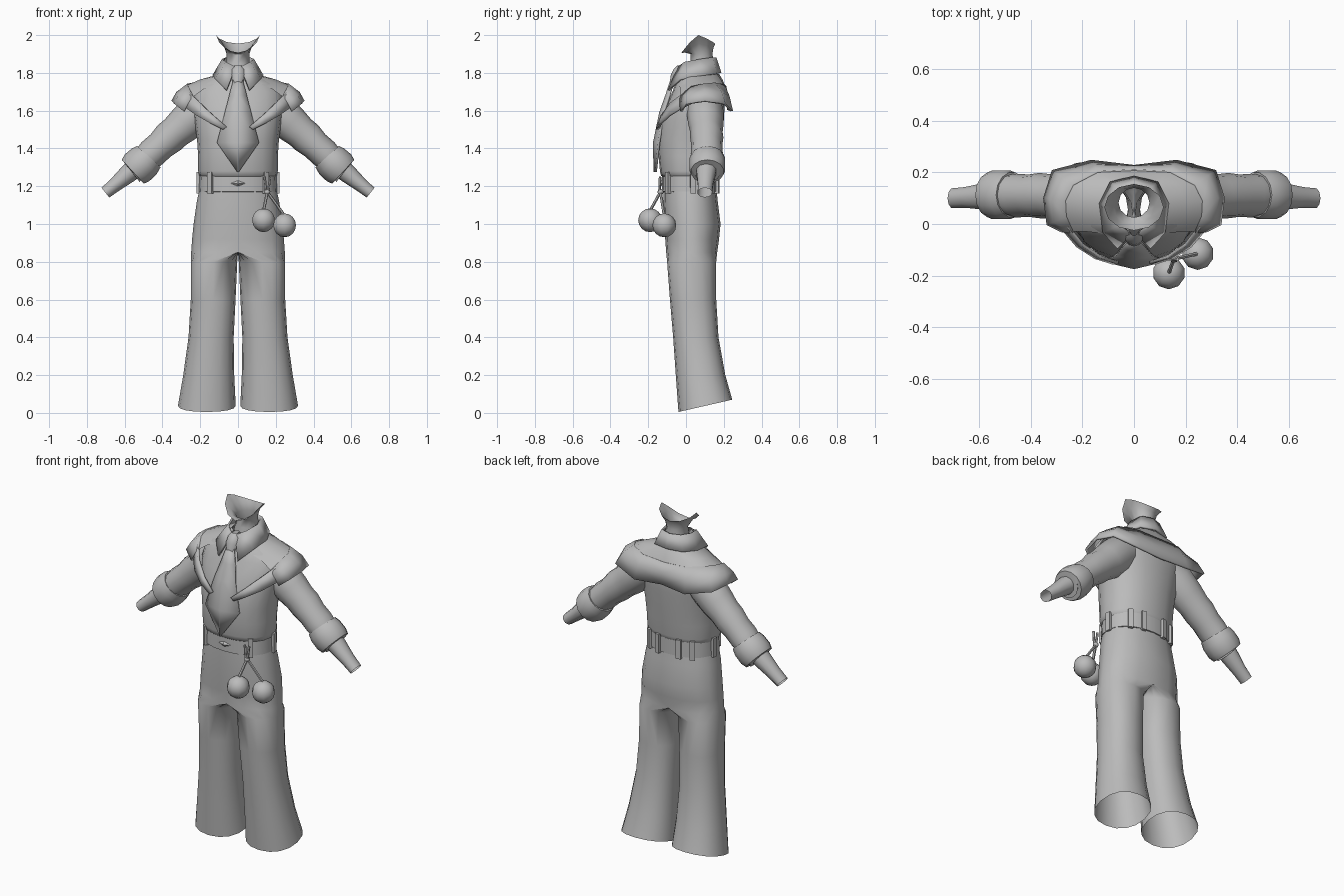
import bpy, bmesh, math
from mathutils import Vector

if "Cube" in bpy.data.objects:
    bpy.data.objects.remove(bpy.data.objects["Cube"])

grey = bpy.data.materials.new("plain_grey")
grey.diffuse_color = (0.5, 0.5, 0.5, 1)
grey.use_nodes = True
grey.node_tree.nodes["Principled BSDF"].inputs["Base Color"].default_value = grey.diffuse_color


def finish(name, bm, mirror=False, thick=0.0, angle=50):
    """Turn a bmesh into a smooth-shaded object, optionally mirrored and thickened."""
    bmesh.ops.recalc_face_normals(bm, faces=bm.faces)
    me = bpy.data.meshes.new(name)
    bm.to_mesh(me)
    bm.free()
    ob = bpy.data.objects.new(name, me)
    bpy.context.collection.objects.link(ob)
    me.materials.append(grey)
    bpy.ops.object.select_all(action='DESELECT')
    ob.select_set(True)
    bpy.context.view_layer.objects.active = ob
    bpy.ops.object.shade_smooth_by_angle(angle=math.radians(angle))
    if mirror:
        m = ob.modifiers.new("mirror", 'MIRROR')
        m.use_clip = True
        m.merge_threshold = 0.002
    if thick:
        s = ob.modifiers.new("thickness", 'SOLIDIFY')
        s.thickness = thick
        s.offset = 0
    return ob


def loft(rows, closed=True):
    """Skin a list of equally long point rows with quads."""
    bm = bmesh.new()
    vs = [[bm.verts.new(p) for p in row] for row in rows]
    n = len(vs[0])
    for a, b in zip(vs, vs[1:]):
        for i in range(n if closed else n - 1):
            j = (i + 1) % n
            bm.faces.new((a[i], a[j], b[j], b[i]))
    return bm


def spow(v, e):
    return math.copysign(abs(v) ** e, v)


def oval(z, hw, yf, yb, n=20, e=0.9):
    """Horizontal body ring from half width, front and back."""
    pts = []
    for i in range(n):
        t = 2 * math.pi * i / n
        pts.append((hw * spow(math.sin(t), e),
                    (yf + yb) / 2 - (yb - yf) / 2 * spow(math.cos(t), e), z))
    return pts


def tube(path, n=12):
    """Rings around a path of (x, y, z, in-plane radius, y radius) in the xz plane."""
    rows = []
    for k, (x, y, z, r, ry) in enumerate(path):
        a, b = path[max(k - 1, 0)], path[min(k + 1, len(path) - 1)]
        d = Vector((b[0] - a[0], 0, b[2] - a[2])).normalized()
        side = Vector((-d.z, 0, d.x))
        rows.append([Vector((x, y, z)) + side * r * math.cos(2 * math.pi * i / n)
                     + Vector((0, ry * math.sin(2 * math.pi * i / n), 0)) for i in range(n)])
    return rows


def rod(name, a, b, r, n=6):
    """Thin cylinder between two points."""
    a, b = Vector(a), Vector(b)
    bm = bmesh.new()
    bmesh.ops.create_cone(bm, cap_ends=True, segments=n, radius1=r, radius2=r, depth=(b - a).length)
    rot = (b - a).to_track_quat('Z', 'Y')
    for v in bm.verts:
        v.co = rot @ v.co + (a + b) / 2
    return finish(name, bm)


# Trousers: z, inner x, outer x, front y, back y; hips share the centre line
rows = []
for z, xi, xo, yf, yb in [(1.20, 0, .2, -.12, .16), (1.12, 0, .218, -.12, .168),
                          (1.0, 0, .235, -.115, .183), (.92, 0, .243, -.11, .175),
                          (.85, 0, .248, -.105, .165), (.80, .004, .25, -.1, .16),
                          (.6, .013, .25, -.085, .16), (.4, .023, .262, -.068, .172),
                          (.2, .02, .29, -.054, .208), (.03, .012, .318, -.04, .245)]:
    row, cy, ry = [], (yf + yb) / 2, (yb - yf) / 2
    for i in range(16):
        t = 2 * math.pi * i / 16
        if z > .82:                      # half oval, inner points on the centre line
            x, y = max(0, xo * spow(math.sin(t), .9)), cy - ry * spow(math.cos(t), .9)
            x = 0 if x < .003 else x
        else:
            x = (xi + xo) / 2 + (xo - xi) / 2 * spow(math.sin(t), .9)
            y = cy - ry * spow(math.cos(t), .9)
        hem = z if z > .1 else .005 + .065 * (y + .04) / .285
        row.append((x, y, hem))
    rows.append(row)
bm = loft(rows)
centre = [f for f in bm.faces if all(abs(v.co.x) < 1e-4 for v in f.verts)]
bmesh.ops.delete(bm, geom=centre, context='FACES')
finish("trousers", bm, mirror=True)

# Shirt body
finish("shirt_body", loft([oval(*r) for r in [
    (1.245, .19, -.115, .155), (1.255, .205, -.132, .166), (1.28, .211, -.138, .17),
    (1.36, .211, -.145, .18), (1.45, .217, -.148, .19), (1.55, .232, -.132, .2),
    (1.63, .245, -.104, .205), (1.70, .235, -.072, .2), (1.745, .195, -.055, .188),
    (1.78, .13, -.04, .17), (1.81, .085, -.02, .155), (1.83, .07, .0, .145)]]), angle=70)

# Belt with loops and a small clasp
finish("belt", loft([oval(*r) for r in [
    (1.17, .198, -.118, .16), (1.172, .207, -.128, .168), (1.262, .203, -.128, .168),
    (1.265, .194, -.118, .158)]]))
for k, deg in enumerate((43, 95, 140, 163)):
    t = math.radians(deg)
    p = Vector((.207 * spow(math.sin(t), .9), .02 - .15 * spow(math.cos(t), .9), 1.218))
    out = Vector((math.sin(t) / .207, -math.cos(t) / .15, 0)).normalized()
    side = Vector((-out.y, out.x, 0))
    bm = bmesh.new()
    bmesh.ops.create_cube(bm, size=1)
    for v in bm.verts:
        c = v.co.copy()
        v.co = p + side * c.x * .028 + out * c.y * .022 + Vector((0, 0, c.z * .112))
    finish("belt_loop_%d" % k, bm, mirror=True)
bm = bmesh.new()
bmesh.ops.create_cone(bm, cap_ends=True, segments=4, radius1=.04, radius2=.008, depth=.014)
for v in bm.verts:
    v.co = (v.co.x, -.131 - v.co.z, 1.215 + v.co.y * .5)
finish("belt_clasp", bm, angle=20)

# Sleeves, rolled cuffs and forearms
finish("sleeve", loft(tube([(.13, .1, 1.65, .085, .08), (.20, .1, 1.605, .105, .098),
                            (.28, .105, 1.53, .098, .094), (.33, .108, 1.487, .088, .086),
                            (.365, .11, 1.457, .089, .088), (.41, .11, 1.415, .079, .082),
                            (.455, .11, 1.375, .08, .085), (.49, .112, 1.34, .074, .08)])),
       mirror=True, angle=70)
finish("cuff", loft(tube([(.478, .113, 1.352, .06, .06), (.472, .113, 1.357, .084, .088),
                          (.495, .113, 1.333, .094, .097), (.535, .113, 1.297, .096, .097),
                          (.557, .113, 1.277, .086, .088), (.56, .113, 1.274, .066, .07),
                          (.54, .112, 1.29, .05, .055)], 14)), mirror=True, angle=60)
finish("forearm", loft(tube([(.50, .11, 1.335, .056, .058), (.58, .107, 1.267, .05, .053),
                             (.65, .103, 1.208, .038, .042), (.702, .1, 1.166, .033, .04)], 10)),
       mirror=True)

# Neck flaring into an open jaw rim
rows = [oval(z, w, f, b, 12, 1) for z, w, f, b in
        [(1.79, .075, .01, .155), (1.85, .062, .022, .148), (1.9, .06, .025, .14)]]
for s, (hw, yf, yb, lift) in enumerate([(.08, -.005, .145, .5), (.115, -.025, .155, 1)]):
    ring = []
    for i in range(12):
        t = 2 * math.pi * i / 12
        c, x = math.cos(t), math.sin(t)
        low = .095 if c > 0 else .045     # chin drops lower than the nape
        top = 2.0 if s else 1.955
        ring.append((hw * x, (yf + yb) / 2 - (yb - yf) / 2 * c,
                     top - low * lift * abs(c) ** 1.3))
    rows.append(ring)
finish("neck_and_jaw", loft(rows))

# Shirt collar: stand line folding down to pointed wings
stand = [(.012, -.04, 1.83), (.06, -.005, 1.855), (.08, .07, 1.87), (.06, .135, 1.88), (0, .155, 1.88)]
fold = [(.062, -.092, 1.708), (.118, -.03, 1.765), (.13, .08, 1.785), (.09, .16, 1.795), (0, .182, 1.8)]
finish("shirt_collar", loft([stand, fold], False), mirror=True, thick=.012)

# Lapels running from the tie up to the shoulders
up = [(.06, -.15, 1.515), (.13, -.128, 1.575), (.20, -.08, 1.64), (.25, -.015, 1.69), (.25, .05, 1.72)]
down = [(.08, -.152, 1.50), (.15, -.13, 1.535), (.22, -.085, 1.575), (.275, -.02, 1.615), (.30, .05, 1.65)]
finish("lapel", loft([up, down], False), mirror=True, thick=.012)

# Broad collar flap over the shoulders and across the back
top = [(.235, -.03, 1.675), (.262, .03, 1.725), (.265, .09, 1.738), (.235, .15, 1.745),
       (.14, .2, 1.735), (0, .207, 1.73)]
mid = [(.265, -.03, 1.635), (.31, .01, 1.68), (.322, .1, 1.695), (.285, .185, 1.695),
       (.155, .225, 1.675), (0, .22, 1.672)]
hem = [(.285, -.025, 1.595), (.335, .0, 1.635), (.347, .1, 1.65), (.315, .205, 1.635),
       (.165, .243, 1.598), (0, .223, 1.605)]
finish("back_collar_flap", loft([top, mid, hem], False), mirror=True, thick=.012)
# Yoke blending the shoulders up to the neck
neck = [(.05, -.045, 1.77), (.1, .0, 1.785), (.11, .08, 1.79), (.1, .14, 1.79), (.06, .165, 1.795), (0, .175, 1.795)]
finish("yoke", loft([neck, [(.18, -.03, 1.715), (.195, .02, 1.748), (.2, .085, 1.765),
                           (.18, .145, 1.77), (.11, .185, 1.765), (0, .193, 1.765)], top], False), mirror=True)

# Necktie with centre ridge and knot
rows = [[(0, y - .006, z), (w, y + d, z)] for z, w, y, d in
        [(1.765, .022, -.07, .005), (1.68, .045, -.098, .01), (1.59, .068, -.13, .012),
         (1.43, .11, -.163, .02), (1.275, .002, -.16, .0)]]
finish("necktie", loft(rows, False), mirror=True, thick=.012, angle=30)
finish("tie_knot", loft([oval(z, w, f, b, 8, 1) for z, w, f, b in
                         [(1.84, .02, -.045, .0), (1.82, .036, -.065, -.005),
                          (1.79, .04, -.08, -.02), (1.74, .024, -.088, -.05)]]))

# Pair of pompoms hanging from the belt
hook = Vector((.155, -.135, 1.17))
for name, c in (("front", (.135, -.19, 1.02)), ("side", (.247, -.115, .993))):
    bm = bmesh.new()
    bmesh.ops.create_uvsphere(bm, u_segments=10, v_segments=8, radius=.063)
    bmesh.ops.translate(bm, verts=bm.verts, vec=c)
    finish("pompom_" + name, bm, angle=70)
    rod("cord_" + name, hook, Vector(c) + Vector((0, 0, .05)), .008)
for dx in (-.014, .014):
    rod("hanging_strap", hook + Vector((dx * .3, -.006, -.01)), hook + Vector((dx, -.002, .08)), .007)
bm = bmesh.new()
bmesh.ops.create_uvsphere(bm, u_segments=8, v_segments=6, radius=.016)
bmesh.ops.translate(bm, verts=bm.verts, vec=hook)
finish("cord_knot", bm)
